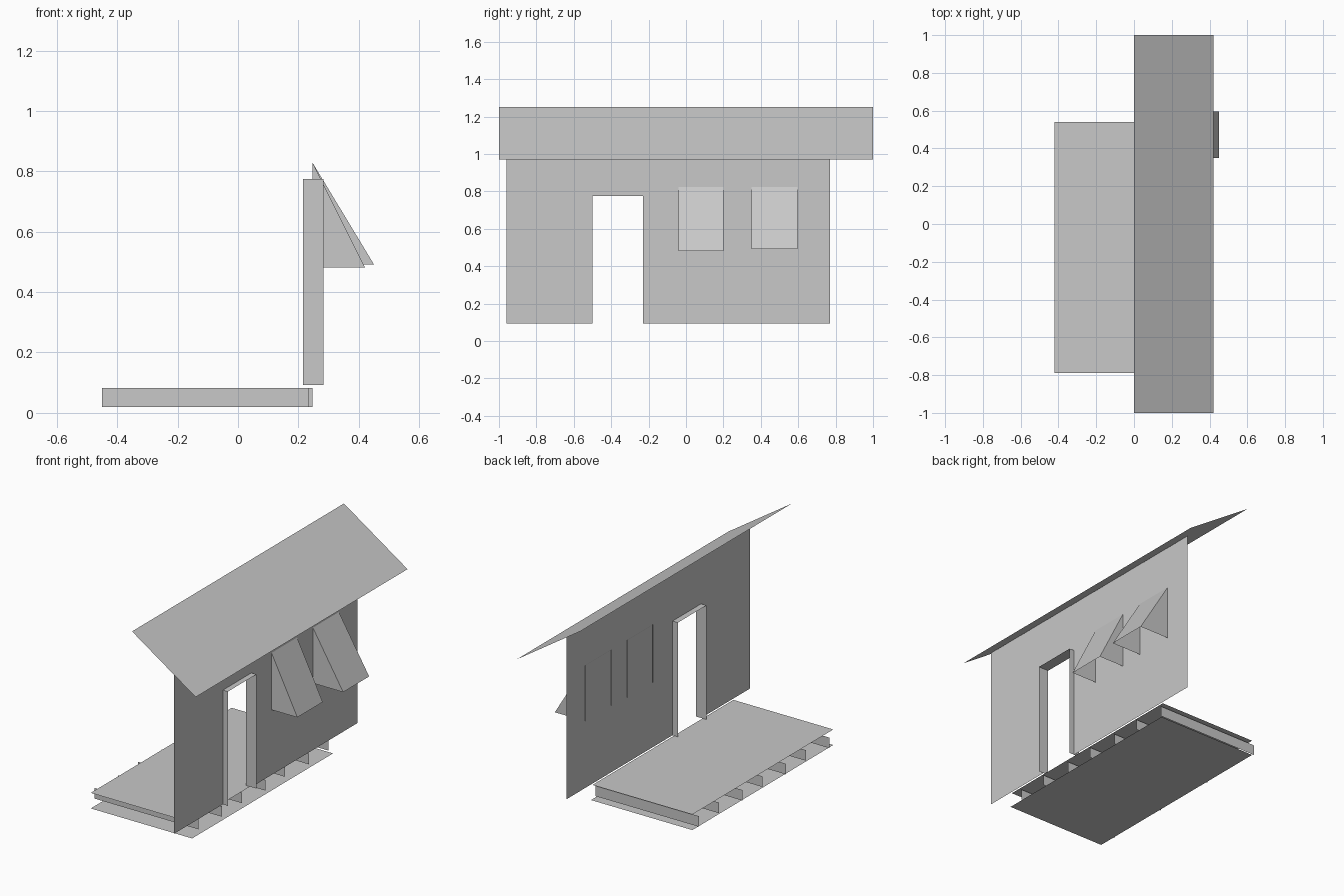
import bpy
import bmesh

if "Cube" in bpy.data.objects:
    bpy.data.objects.remove(bpy.data.objects["Cube"], do_unlink=True)

GREY = (0.58, 0.58, 0.58, 1.0)
plain = bpy.data.materials.new("plain_grey")
plain.use_nodes = True
plain.diffuse_color = GREY
plain.node_tree.nodes["Principled BSDF"].inputs["Base Color"].default_value = GREY


def sheet(name, *polygons):
    """Object made of flat polygons, each a list of corner points."""
    bm = bmesh.new()
    for corners in polygons:
        bm.faces.new([bm.verts.new(p) for p in corners])
    bmesh.ops.remove_doubles(bm, verts=bm.verts, dist=0.0001)
    mesh = bpy.data.meshes.new(name)
    bm.to_mesh(mesh)
    bm.free()
    mesh.materials.append(plain)
    obj = bpy.data.objects.new(name, mesh)
    bpy.context.collection.objects.link(obj)
    return obj


def flat_x(x, y0, y1, z0, z1):
    return [(x, y0, z0), (x, y1, z0), (x, y1, z1), (x, y0, z1)]


def flat_y(y, x0, x1, z0, z1):
    return [(x0, y, z0), (x1, y, z0), (x1, y, z1), (x0, y, z1)]


def flat_z(z, x0, x1, y0, y1):
    return [(x0, y0, z), (x1, y0, z), (x1, y1, z), (x0, y1, z)]


WALL_X = 0.25
FLOOR_Z = 0.093
DOOR = (-0.5, -0.23)
DOOR_TOP = 0.775

# Floor: lower board, upper board and the joists between them
sheet("lower_floor_board", flat_z(0, -0.42, WALL_X, -0.79, 0.54))
sheet("upper_floor_board", flat_z(FLOOR_Z, -0.42, WALL_X - 0.01, -0.79, 0.54))
JOISTS = 7
for i in range(JOISTS):
    y = -0.71 + i * 1.23 / (JOISTS - 1)
    shift = 0.012 * (i % 2)
    sheet(f"floor_joist_{i + 1}",
          flat_y(y, -0.45 + shift, 0.235 + shift, 0.02, 0.083))

# Wall as one outline running around the doorway
sheet("wall", [(WALL_X, y, z) for y, z in (
    (-0.96, FLOOR_Z), (DOOR[0], FLOOR_Z), (DOOR[0], DOOR_TOP),
    (DOOR[1], DOOR_TOP), (DOOR[1], FLOOR_Z), (0.77, FLOOR_Z),
    (0.77, 1.082), (-0.96, 1.082))])

# Door frame: two jambs and a head
sheet("door_frame",
      *[flat_y(y, 0.215, 0.283, FLOOR_Z, DOOR_TOP) for y in DOOR],
      flat_z(DOOR_TOP, 0.215, 0.283, *DOOR))

# Sloping roof
sheet("roof", [(0, -1, 1.25), (0.42, -1, 0.97), (0.42, 1, 0.97), (0, 1, 1.25)])


# Window awnings, open underneath
def awning(name, y0, y1, reach, bottom):
    inner, top = WALL_X - 0.004, 0.83
    slope = [(inner, y0, top), (reach, y0, bottom),
             (reach, y1, bottom), (inner, y1, top)]
    sides = [[(inner, y, top), (inner, y, bottom), (reach, y, bottom)]
             for y in (y0, y1)]
    sheet(name, slope, *sides)


awning("awning_near_door", -0.04, 0.2, 0.42, 0.482)
awning("awning_far", 0.35, 0.595, 0.45, 0.492)
